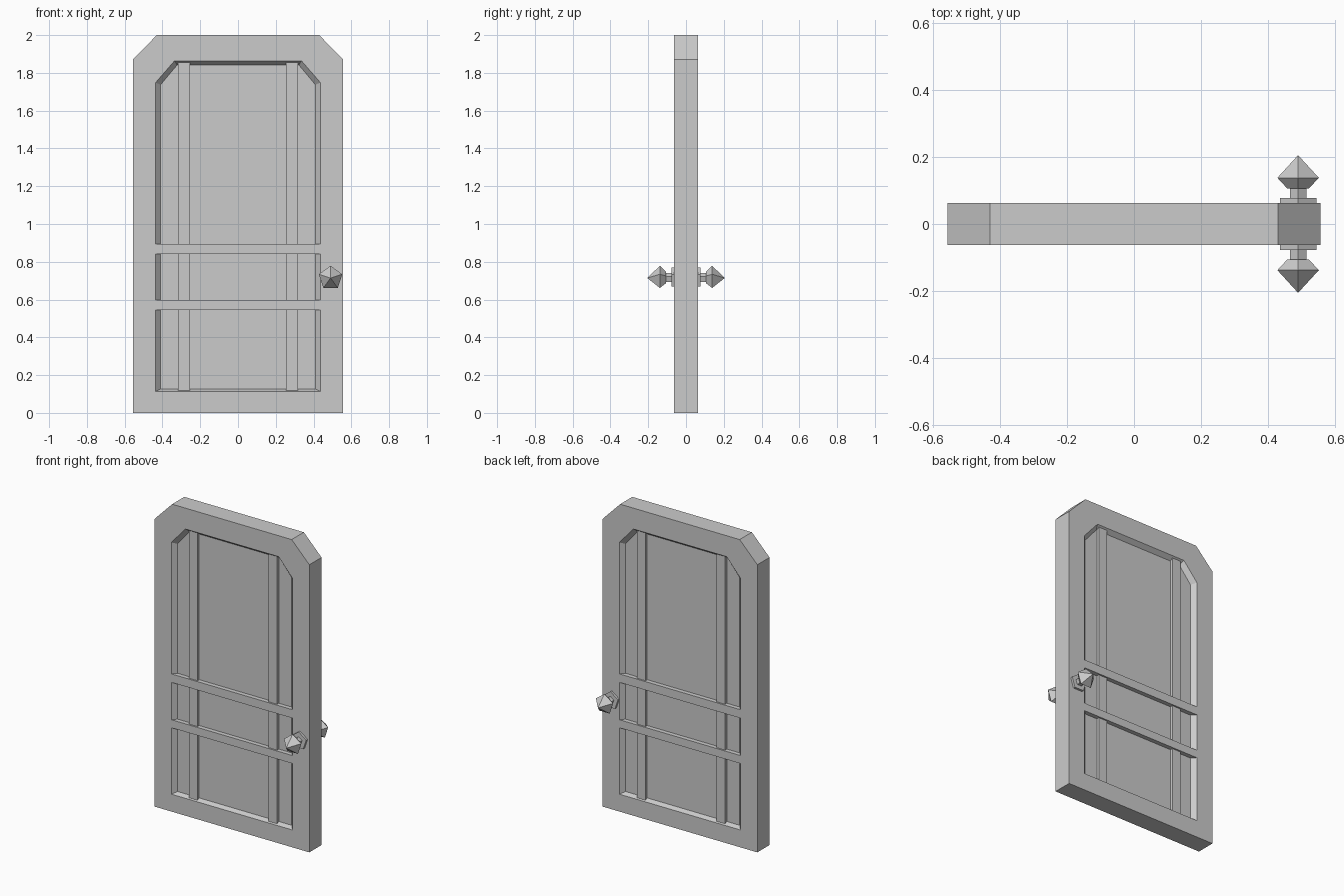
import bpy, bmesh, math

if "Cube" in bpy.data.objects:
    bpy.data.objects.remove(bpy.data.objects["Cube"])

T = 0.0625   # half thickness of the door
D = 0.034    # half thickness of the recessed panel


def loft(name, loops):
    """Skin a list of equal-length point loops and cap both ends."""
    bm = bmesh.new()
    rings = [[bm.verts.new(p) for p in loop] for loop in loops]
    n = len(rings[0])
    for a, b in zip(rings, rings[1:]):
        for i in range(n):
            j = (i + 1) % n
            bm.faces.new((a[i], a[j], b[j], b[i]))
    bm.faces.new(rings[0])
    bm.faces.new(rings[-1])
    bmesh.ops.recalc_face_normals(bm, faces=bm.faces)
    me = bpy.data.meshes.new(name)
    bm.to_mesh(me)
    bm.free()
    ob = bpy.data.objects.new(name, me)
    bpy.context.collection.objects.link(ob)
    return ob


def mirror_y(ob):
    mod = ob.modifiers.new("mirror", 'MIRROR')
    mod.use_axis = (False, True, False)


def arch(y, w, z0, z1, cx, cz):
    """Rectangle with clipped upper corners at depth y."""
    return [(-w, y, z0), (w, y, z0), (w, y, z1 - cz),
            (w - cx, y, z1), (-w + cx, y, z1), (-w, y, z1 - cz)]


def bar(name, x0, x1, z0, z1, y, slope=0.0):
    """Raised strip on the panel, edges splayed by slope, on both sides."""
    def rect(y, s):
        return [(x0, y, z0 - s), (x1, y, z0 - s), (x1, y, z1 + s), (x0, y, z1 + s)]
    mirror_y(loft(name, [rect(-D + 0.004, slope), rect(-y, 0)]))


# Door slab: frame with tapered recess on both faces
outer = (0.557, 0.0, 2.0, 0.127, 0.13)
opening = (0.436, 0.113, 1.864, 0.1, 0.115)
inner = (0.41, 0.126, 1.842, 0.088, 0.105)
loft("door_slab", [arch(-D, *inner), arch(-T, *opening), arch(-T, *outer),
                   arch(T, *outer), arch(T, *opening), arch(D, *inner)])

# Vertical stiles, set back slightly from the frame
for side, c in (("left", -0.286), ("right", 0.286)):
    bar("stile_" + side, c - 0.031, c + 0.031, 0.116, 1.86, 0.052)

# Horizontal rails, flush with the frame
for label, z0, z1 in (("lower", 0.545, 0.597), ("upper", 0.84, 0.895)):
    bar("rail_" + label, -0.436, 0.436, z0, z1, T)


# Knobs: five-sided lathed parts, given as (radius, distance from centre)
def lathe(name, profile, cx=0.49, cz=0.714, n=5):
    loops = []
    for r, y in profile:
        loops.append([(cx + r * math.sin(2 * math.pi * i / n), -y,
                       cz + r * math.cos(2 * math.pi * i / n)) for i in range(n)])
    mirror_y(loft(name, loops))


lathe("knob_plate", [(0.057, 0.058), (0.057, 0.077)])
lathe("knob_neck", [(0.026, 0.07), (0.026, 0.115)])
lathe("knob_handle", [(0.034, 0.106), (0.065, 0.138), (0.0005, 0.205)])
